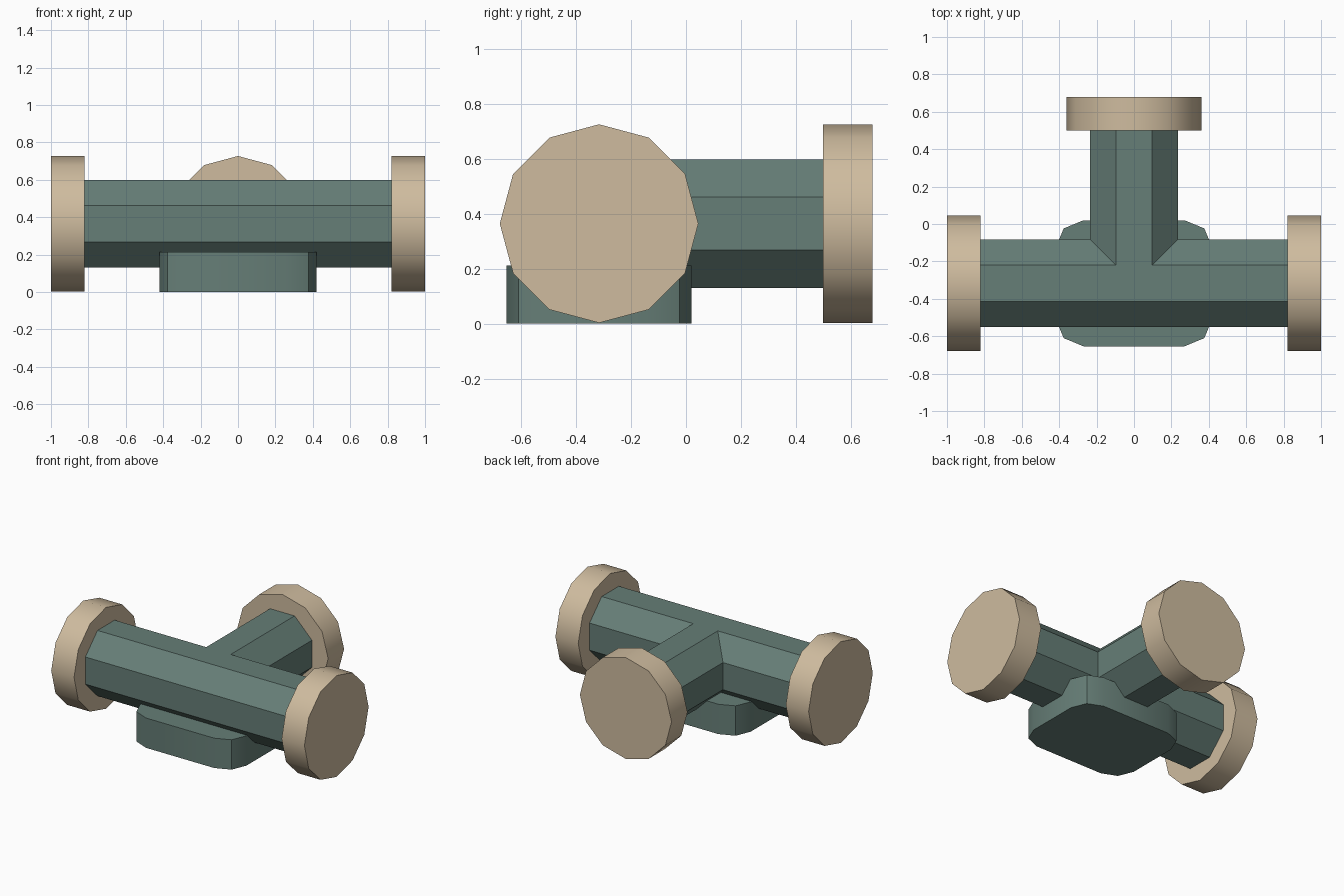
import bpy, bmesh, math
from mathutils import Vector

if "Cube" in bpy.data.objects:
    bpy.data.objects.remove(bpy.data.objects["Cube"])

CY, CZ = -0.317, 0.365        # axis of the main pipe
PIPE_A = 0.234                # octagon apothem
FLANGE_R = 0.362


def material(name, rgb):
    m = bpy.data.materials.new(name)
    m.diffuse_color = (*rgb, 1)
    m.use_nodes = True
    m.node_tree.nodes["Principled BSDF"].inputs["Base Color"].default_value = m.diffuse_color
    return m


TEAL = material("teal_paint", (0.133, 0.209, 0.184))
TAN = material("tan_flange", (0.62, 0.50, 0.345))


def ring(n, r, phase):
    return [(r * math.cos(phase + 2 * math.pi * i / n),
             r * math.sin(phase + 2 * math.pi * i / n)) for i in range(n)]


def prism(name, start, end, mat, cap_start=True):
    """Solid between two matching loops of points."""
    bm = bmesh.new()
    a = [bm.verts.new(p) for p in start]
    b = [bm.verts.new(p) for p in end]
    n = len(a)
    for i in range(n):
        j = (i + 1) % n
        bm.faces.new((a[i], a[j], b[j], b[i]))
    if cap_start:
        bm.faces.new(a[::-1])
    bm.faces.new(b)
    bmesh.ops.recalc_face_normals(bm, faces=bm.faces)
    # an open start can confuse the recalculation, so check a side face
    mid = sum((v.co for v in bm.verts), Vector()) / len(bm.verts)
    bm.faces.ensure_lookup_table()
    f = bm.faces[0]
    if f.normal.dot(f.calc_center_median() - mid) < 0:
        bmesh.ops.reverse_faces(bm, faces=bm.faces)
    me = bpy.data.meshes.new(name)
    bm.to_mesh(me)
    bm.free()
    me.materials.append(mat)
    ob = bpy.data.objects.new(name, me)
    bpy.context.collection.objects.link(ob)
    bpy.ops.object.select_all(action='DESELECT')
    ob.select_set(True)
    bpy.context.view_layer.objects.active = ob
    bpy.ops.object.shade_smooth_by_angle(angle=math.radians(35))
    return ob


def along_x(pts, x):
    return [(x, CY + u, CZ + v) for u, v in pts]


def along_y(pts, y):
    return [(u, y, CZ + v) for u, v in pts]


octagon = ring(8, PIPE_A / math.cos(math.pi / 8), math.pi / 8)
dodecagon = ring(12, FLANGE_R, 0)

# main pipe and the branch, mitred onto it
prism("main_pipe", along_x(octagon, -0.83), along_x(octagon, 0.83), TEAL)
prism("branch_pipe", [(u, CY + abs(u), CZ + v) for u, v in octagon],
      along_y(octagon, 0.51), TEAL, cap_start=False)

# three end flanges
prism("left_flange", along_x(dodecagon, -1), along_x(dodecagon, -0.82), TAN)
prism("right_flange", along_x(dodecagon, 0.82), along_x(dodecagon, 1), TAN)
prism("back_flange", along_y(dodecagon, 0.5), along_y(dodecagon, 0.68), TAN)

# foot: rectangle with two-segment rounded corners
HX, HY, R = 0.42, 0.337, 0.15
outline = []
for k, (sx, sy) in enumerate([(1, 1), (-1, 1), (-1, -1), (1, -1)]):
    for s in range(3):
        t = k * math.pi / 2 + s * math.pi / 4
        outline.append((sx * (HX - R) + R * math.cos(t),
                        CY + sy * (HY - R) + R * math.sin(t)))
prism("foot", [(x, y, 0) for x, y in outline],
      [(x, y, 0.213) for x, y in outline], TEAL)
